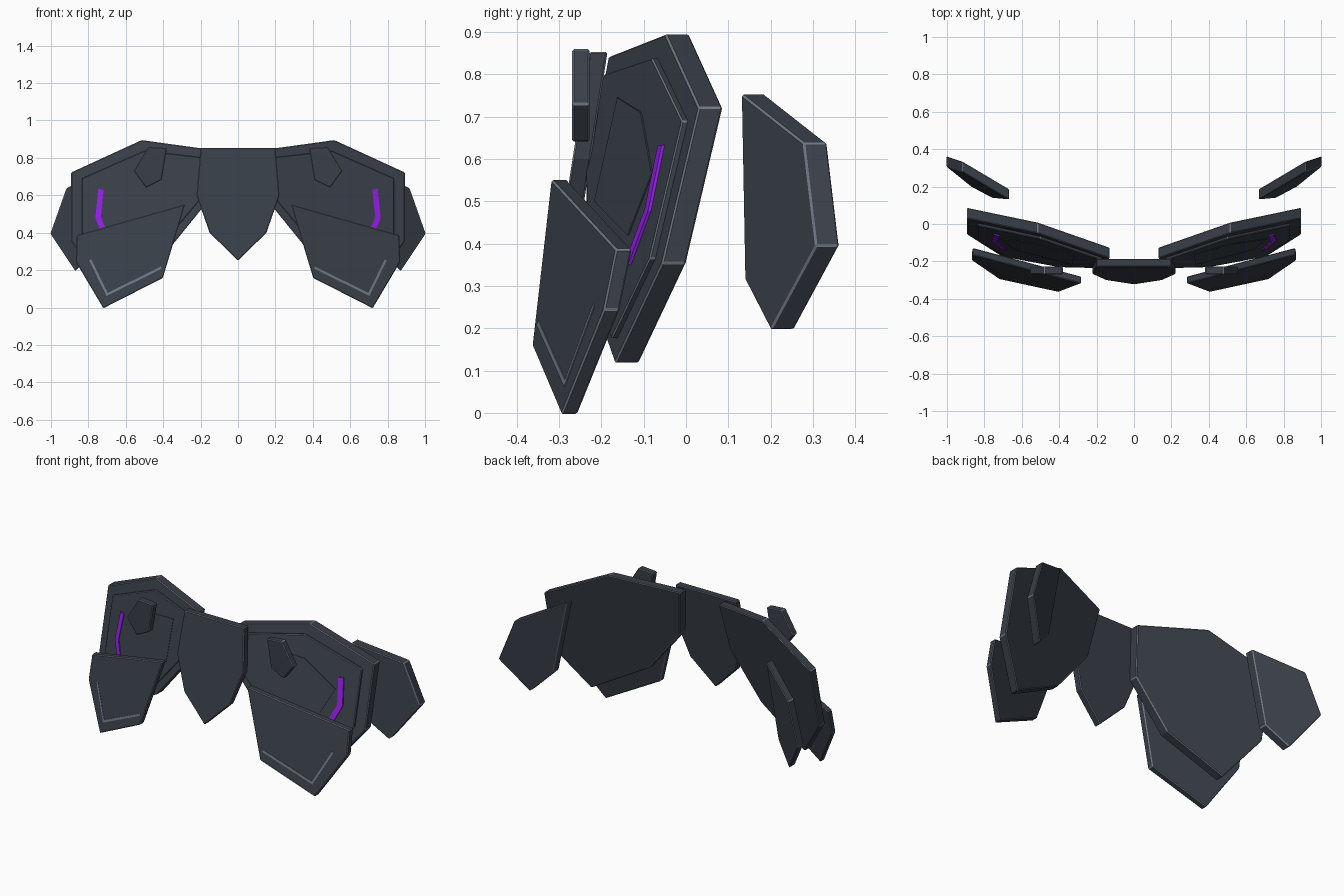
import bpy, bmesh
from mathutils import Vector

if "Cube" in bpy.data.objects:
    bpy.data.objects.remove(bpy.data.objects["Cube"])


def material(name, rgb):
    m = bpy.data.materials.new(name)
    m.diffuse_color = (*rgb, 1)
    m.use_nodes = True
    m.node_tree.nodes["Principled BSDF"].inputs["Base Color"].default_value = m.diffuse_color
    return m


ARMOR = material("dark slate", (0.041, 0.050, 0.066))
TRIM = material("light slate", (0.16, 0.185, 0.23))
GLOW = material("purple", (0.29, 0.012, 0.78))


def plane(point, slope_x, slope_z):
    """Depth y of a tilted plane as a function of x and z."""
    px, py, pz = point
    return lambda x, z: py + slope_x * (x - px) + slope_z * (z - pz)


def plate(name, outline, front, depth, mat=ARMOR, mirror=True, bevel=0.004):
    """Slab with a front-view outline on a plane, extruded backwards, with worn light edges."""
    bm = bmesh.new()
    face = bm.faces.new([bm.verts.new((x, front(x, z), z)) for x, z in outline])
    new = bmesh.ops.extrude_face_region(bm, geom=[face])["geom"]
    for v in new:
        if isinstance(v, bmesh.types.BMVert):
            v.co.y += depth
    bmesh.ops.recalc_face_normals(bm, faces=bm.faces)
    me = bpy.data.meshes.new(name)
    bm.to_mesh(me)
    bm.free()
    me.materials.append(mat)
    ob = bpy.data.objects.new(name, me)
    bpy.context.collection.objects.link(ob)
    if bevel:
        me.materials.append(TRIM)
        b = ob.modifiers.new("edge bevel", 'BEVEL')
        b.width, b.segments = bevel, 1
        b.material = 1
    if mirror:
        ob.modifiers.new("mirror", 'MIRROR')
    return ob


def strip(path, width):
    """Closed outline of a mitred band that follows a path."""
    pts = [Vector(p) for p in path]
    left, right = [], []
    for i, p in enumerate(pts):
        dirs = []
        if i > 0:
            dirs.append((p - pts[i - 1]).normalized())
        if i < len(pts) - 1:
            dirs.append((pts[i + 1] - p).normalized())
        d = sum(dirs, Vector((0, 0))).normalized()
        n = Vector((-d.y, d.x))
        n *= width / 2 / max(0.4, d.dot(dirs[0]))
        left.append(p + n)
        right.append(p - n)
    return [tuple(q) for q in left + right[::-1]]


def offset(surface, dy):
    return lambda x, z: surface(x, z) + dy


# Central plate, leaning forward at the bottom
plate("center_plate",
      [(-0.2, 0.853), (0.2, 0.853), (0.222, 0.6), (0.152, 0.4), (0, 0.25),
       (-0.152, 0.4), (-0.222, 0.6)],
      plane((0, -0.229, 0.85), 0, 0.157), 0.043, mirror=False)

# Large side plates with a raised inner panel
side = plane((0.892, 0.03, 0.722), 0.317, 0.236)
plate("side_plate",
      [(0.13, 0.842), (0.515, 0.895), (0.892, 0.722), (0.892, 0.354),
       (0.715, 0.117), (0.38, 0.298), (0.168, 0.56)], side, 0.057)
panel = offset(side, -0.014)
plate("side_panel",
      [(0.17, 0.80), (0.5, 0.838), (0.835, 0.69), (0.835, 0.365),
       (0.69, 0.175), (0.41, 0.33), (0.2, 0.58)], panel, 0.03, bevel=0.003)
plate("inner_panel",
      [(0.32, 0.745), (0.52, 0.71), (0.71, 0.565), (0.64, 0.42), (0.33, 0.5)],
      offset(panel, -0.003), 0.008, bevel=0)

# Glowing stripe on each side panel
plate("glow_stripe",
      strip([(0.733, 0.632), (0.748, 0.48), (0.695, 0.355)], 0.029),
      offset(panel, -0.007), 0.0095, GLOW, bevel=0)

# Lower front plates with a thin corner line
lower = plane((0.862, -0.166, 0.385), 0.325, 0.213)
plate("lower_plate",
      [(0.283, 0.552), (0.862, 0.387), (0.867, 0.244), (0.72, -0.004),
       (0.402, 0.158)], lower, 0.038)
plate("lower_trim_line",
      strip([(0.41, 0.213), (0.70, 0.07), (0.79, 0.255)], 0.012),
      offset(lower, -0.002), 0.005, TRIM, bevel=0)

# Small upright tabs in front of the side plates
plate("front_tab",
      [(0.38, 0.852), (0.48, 0.86), (0.558, 0.73), (0.492, 0.64), (0.408, 0.682)],
      plane((0, -0.269, 0), 0, 0), 0.041)

# Rear outer plates
plate("rear_plate",
      [(0.668, 0.754), (0.917, 0.638), (1.003, 0.395), (0.87, 0.196), (0.755, 0.315)],
      plane((1.0, 0.305, 0.395), 0.645, 0.109), 0.056)
